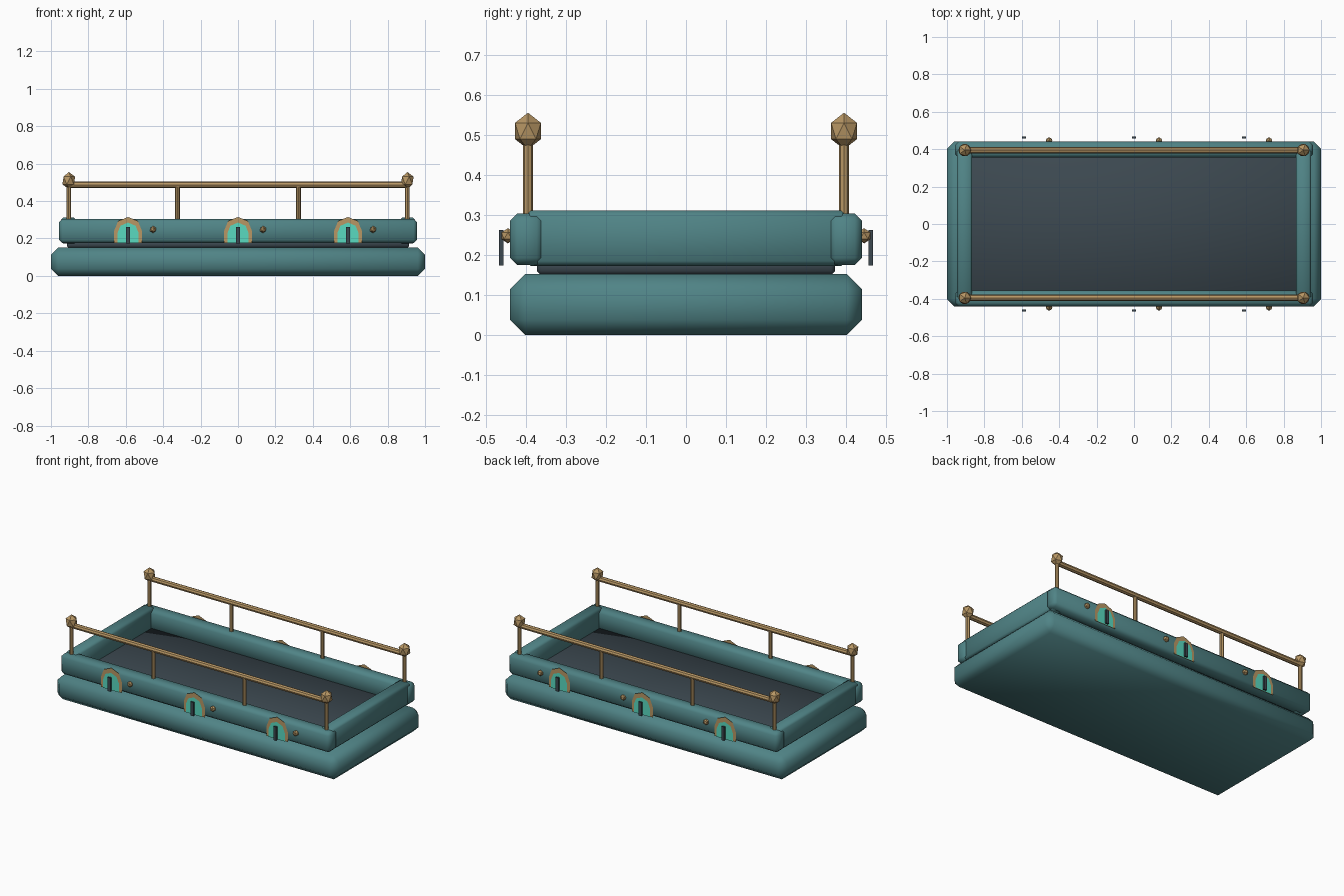
import bpy, bmesh, math
from mathutils import Matrix

if "Cube" in bpy.data.objects:
    bpy.data.objects.remove(bpy.data.objects["Cube"])


def material(name, rgb):
    m = bpy.data.materials.new(name)
    m.diffuse_color = (*rgb, 1)
    m.use_nodes = True
    m.node_tree.nodes["Principled BSDF"].inputs["Base Color"].default_value = m.diffuse_color
    return m


TEAL = material("teal_paint", (0.08, 0.23, 0.24))
DARK = material("dark_slate", (0.045, 0.065, 0.08))
BRASS = material("brass", (0.48, 0.31, 0.13))
GLOW = material("glowing_glass", (0.10, 0.70, 0.53))


def finish(name, bm, mat, smooth=False):
    bmesh.ops.recalc_face_normals(bm, faces=bm.faces)
    for f in bm.faces:
        f.smooth = smooth
    me = bpy.data.meshes.new(name)
    bm.to_mesh(me)
    bm.free()
    me.materials.append(mat)
    ob = bpy.data.objects.new(name, me)
    bpy.context.collection.objects.link(ob)
    return ob


def box(name, lo, hi, mat, bevel=0.0):
    bm = bmesh.new()
    size = [b - a for a, b in zip(lo, hi)]
    mid = [(a + b) / 2 for a, b in zip(lo, hi)]
    bmesh.ops.create_cube(bm, size=1, matrix=Matrix.Translation(mid) @ Matrix.Diagonal((*size, 1)))
    if bevel:
        bmesh.ops.bevel(bm, geom=bm.edges[:], offset=bevel, segments=1, affect='EDGES')
    return finish(name, bm, mat, bool(bevel))


def rod(name, centre, length, radius, axis='Z'):
    bm = bmesh.new()
    turn = Matrix.Rotation(math.pi / 2, 4, 'Y') if axis == 'X' else Matrix()
    bmesh.ops.create_cone(bm, cap_ends=True, segments=8, radius1=radius, radius2=radius,
                          depth=length, matrix=Matrix.Translation(centre) @ turn)
    return finish(name, bm, BRASS)


def gem(name, centre, radius, stretch=1.0):
    bm = bmesh.new()
    bmesh.ops.create_icosphere(bm, subdivisions=1, radius=radius,
                               matrix=Matrix.Translation(centre) @ Matrix.Diagonal((1, 1, stretch, 1)))
    return finish(name, bm, BRASS)


def arch_panel(name, x, y, half, spring, mat):
    # flat arch: straight jambs with a four-sided rounded head
    bm = bmesh.new()
    pts = [(half, 0.175)]
    pts += [(half * math.cos(k * math.pi / 4), spring + half * math.sin(k * math.pi / 4)) for k in range(5)]
    pts.append((-half, 0.175))
    if y > 0:
        pts.reverse()
    bm.faces.new([bm.verts.new((x + px, y, pz)) for px, pz in pts])
    for f in bm.faces:
        f.normal_update()
    me = bpy.data.meshes.new(name)
    bm.to_mesh(me)
    bm.free()
    me.materials.append(mat)
    bpy.context.collection.objects.link(bpy.data.objects.new(name, me))


# hull and deck
box("base_hull", (-1, -0.44, 0), (1, 0.44, 0.152), TEAL, 0.038)
box("deck_floor", (-0.915, -0.373, 0.15), (0.915, 0.373, 0.19), DARK, 0.01)

# end walls
for s, end in ((-1, "left"), (1, "right")):
    xs = sorted((s * 0.865, s * 0.947))
    box(end + "_end_wall", (xs[0], -0.40, 0.173), (xs[1], 0.40, 0.311), TEAL, 0.012)

for s, side in ((-1, "front"), (1, "back")):
    # long side wall
    ys = sorted((s * 0.355, s * 0.44))
    box(side + "_side_wall", (-0.957, ys[0], 0.175), (0.957, ys[1], 0.304), TEAL, 0.018)

    # railing
    y = s * 0.395
    rod(side + "_rail", (0, y, 0.487), 1.81, 0.017, 'X')
    for x in (-0.905, -0.323, 0.323, 0.905):
        rod(side + "_rail_post", (x, y, 0.395), 0.19, 0.0125)
    for x in (-0.905, 0.905):
        gem(side + "_finial", (x, y, 0.51), 0.038, 1.2)

    # arched windows with a mullion and a stud beside each
    for x in (-0.588, 0, 0.588):
        arch_panel(side + "_window_frame", x, s * 0.4425, 0.075, 0.24, BRASS)
        arch_panel(side + "_window_glass", x, s * 0.447, 0.057, 0.228, GLOW)
        yb = sorted((s * 0.456, s * 0.467))
        box(side + "_window_mullion", (x - 0.01, yb[0], 0.174), (x + 0.01, yb[1], 0.262), DARK)
        gem(side + "_stud", (x + 0.134, s * 0.445, 0.248), 0.019)
